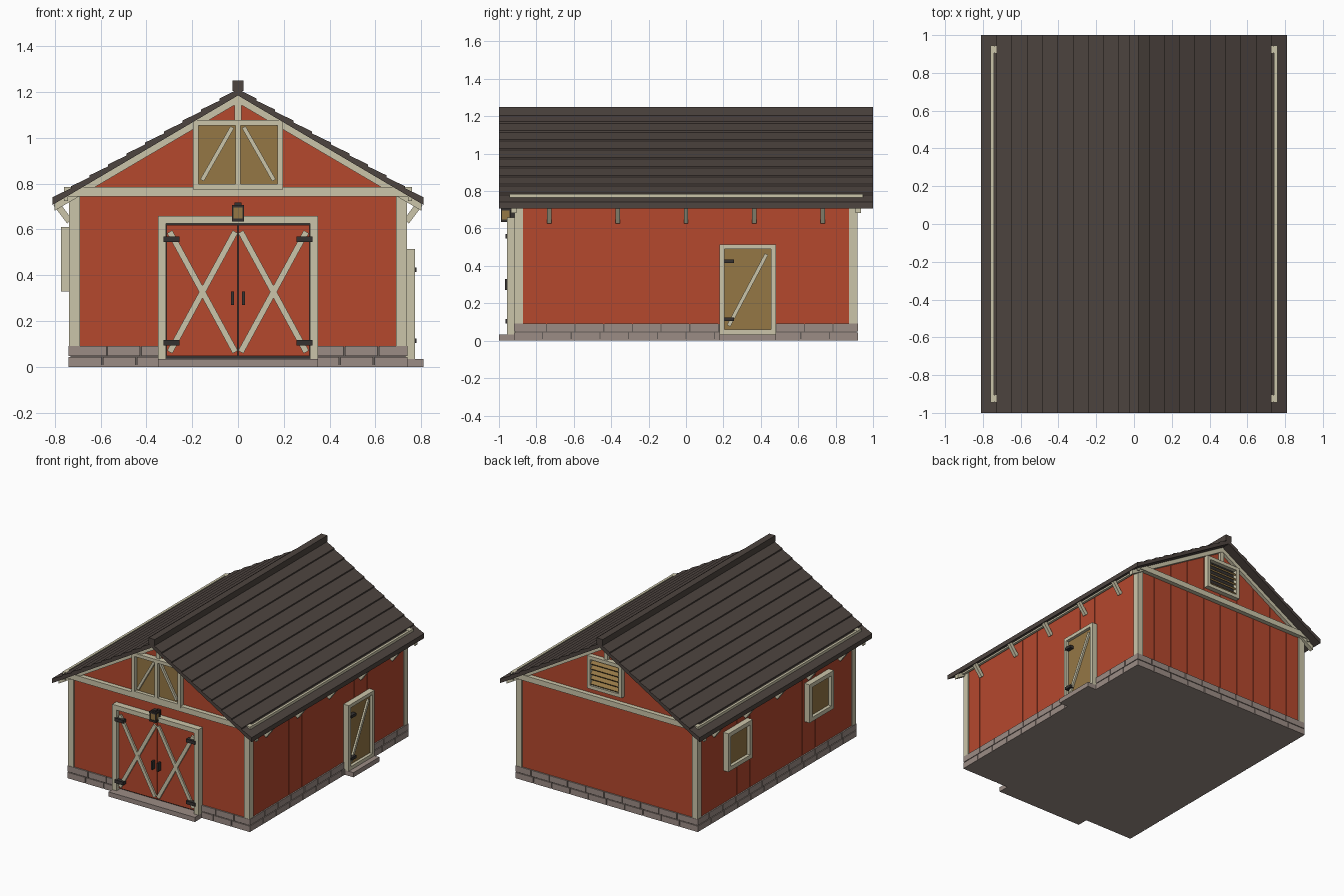
import bpy, bmesh, math

if "Cube" in bpy.data.objects:
    bpy.data.objects.remove(bpy.data.objects["Cube"])


def material(name, r, g, b):
    m = bpy.data.materials.new(name)
    m.diffuse_color = (r, g, b, 1)
    m.use_nodes = True
    m.node_tree.nodes["Principled BSDF"].inputs["Base Color"].default_value = m.diffuse_color
    return m


RED = material("barn_red", 0.46, 0.065, 0.027)
CREAM = material("cream_trim", 0.60, 0.56, 0.40)
TAN = material("tan_wood", 0.30, 0.185, 0.06)
STONE = material("stone", 0.33, 0.265, 0.235)
MORTAR = material("mortar", 0.13, 0.11, 0.10)
ROOF = material("roof_brown", 0.075, 0.058, 0.05)
IRON = material("iron", 0.035, 0.031, 0.03)


def part(name, mat, prisms):
    """One object from prisms (axis, outline, start, end); outline is (x,z) or (y,z)."""
    bm = bmesh.new()
    for axis, pts, a, b in prisms:
        def at(p, d):
            return bm.verts.new((p[0], d, p[1]) if axis == 'y' else (d, p[0], p[1]))
        lo, hi = [at(p, a) for p in pts], [at(p, b) for p in pts]
        bm.faces.new(lo)
        bm.faces.new(hi[::-1])
        n = len(pts)
        for i in range(n):
            j = (i + 1) % n
            bm.faces.new((lo[i], hi[i], hi[j], lo[j]))
    bmesh.ops.recalc_face_normals(bm, faces=bm.faces)
    me = bpy.data.meshes.new(name)
    bm.to_mesh(me)
    bm.free()
    me.materials.append(mat)
    ob = bpy.data.objects.new(name, me)
    bpy.context.collection.objects.link(ob)
    return ob


def rect(u0, u1, z0, z1):
    return [(u0, z0), (u1, z0), (u1, z1), (u0, z1)]


def box(x0, x1, y0, y1, z0, z1):
    return ('y', rect(x0, x1, z0, z1), y0, y1)


def strip(p, q, w):
    """Outline of a straight bar of width w from p to q."""
    dx, dz = q[0] - p[0], q[1] - p[1]
    k = w / 2 / math.hypot(dx, dz)
    ox, oz = -dz * k, dx * k
    return [(p[0] + ox, p[1] + oz), (q[0] + ox, q[1] + oz),
            (q[0] - ox, q[1] - oz), (p[0] - ox, p[1] - oz)]


def frame(axis, u0, u1, z0, z1, w, a, b):
    return [(axis, r, a, b) for r in (
        rect(u0, u0 + w, z0, z1), rect(u1 - w, u1, z0, z1),
        rect(u0 + w, u1 - w, z1 - w, z1), rect(u0 + w, u1 - w, z0, z0 + w))]


def both(prisms):
    """Add the copies mirrored across x = 0."""
    out = list(prisms)
    for axis, pts, a, b in prisms:
        out.append((axis, [(-p[0], p[1]) for p in pts], a, b) if axis == 'y'
                   else (axis, pts, -a, -b))
    return out


def ends(prisms):
    """Add the copies mirrored across y = 0 (for y prisms)."""
    return list(prisms) + [(ax, p, -a, -b) for ax, p, a, b in prisms]


S = 0.59                       # roof slope
def under(x):
    return 1.184 - S * abs(x)


# Foundation: mortar core with two courses of stones
part("foundation_core", STONE, [box(-.735, .735, -.915, .915, 0, .008)])
part("foundation_mortar", MORTAR, [box(-.732, .732, -.912, .912, .006, .09)])
stones = []
for z0, z1, off in ((0, .043, 0), (.048, .092, .02)):
    for axis, half, face, n in (('y', .74, .92, 10), ('x', .92, .74, 12)):
        step = 2 * half / n
        for side in (-1, 1):
            gap = ((-.35, .35) if (axis, side) == ('y', -1) else
                   (.18, .48) if (axis, side) == ('x', 1) else (9, 9))
            cuts = [-half] + [-half + step * i + off for i in range(1, n)] + [half]
            for a, b in zip(cuts, cuts[1:]):
                a, b = a + .003, b - .003
                for c, d in ((a, min(b, gap[0])), (max(a, gap[1]), b)):
                    if d - c > .01:
                        stones.append((axis, rect(c, d, z0, z1), side * (face - .03), side * face))
part("foundation_stones", STONE, stones)
part("front_step", STONE, [box(-.35, .35, -1, -.91, 0, .034)])
part("side_step", STONE, [box(.73, .81, .18, .48, 0, .034)])

# Walls: solid core and vertical planks with fine joints
part("wall_core", RED, [('y', [(-.725, .05), (.725, .05), (.725, under(.725)),
                              (0, 1.184), (-.725, under(.725))], -.905, .905)])
planks = []
for i in range(10):
    a, b = -.73 + .146 * i + .0012, -.73 + .146 * (i + 1) - .0012
    planks += ends([('y', [(a, .09), (b, .09), (b, under(b)), (a, under(a))], .90, .91)])
side_planks = []
for i in range(12):
    a = -.91 + 1.82 / 12 * i
    side_planks += both([('x', rect(a + .0012, a + 1.82 / 12 - .0012, .09, under(.73)), .72, .73)])
part("gable_planks", RED, planks)
part("side_planks", RED, side_planks)

# Roof: one profile with stepped courses, ridge cap on top
N = 10
half = [(0, 1.213)]
for i in range(N):
    x = .81 * (i + 1) / N
    half += [(x, 1.215 - S * x + .004), (x, 1.213 - S * x - .003)]
half[-1] = (.81, 1.185 - S * .81)
top = half + [(0, 1.185)]
part("roof", ROOF, both([('y', top, -1, 1)]))
part("ridge_cap", ROOF, [box(-.025, .025, -1, 1, 1.205, 1.25)])

# Cream trim: corner boards, gable bands, rake boards, king posts, eave boards, braces
part("corner_boards", CREAM,
     both(ends([box(.69, .737, .90, .918, .09, .75)]))
     + both(ends([('y', rect(.72, .737, .09, .75), .872, .918)])))
part("gable_bands", CREAM, ends([box(-.76, .76, .905, .943, .745, .785)]))
part("rake_boards", CREAM, both(ends(
    [('y', [(0, 1.186), (.80, under(.80) + .002), (.80, under(.80) - .03), (0, 1.152)], .905, .935)])))
part("gable_posts", CREAM, ends([box(-.015, .015, .905, .93, 1.06, 1.165)]))
part("eave_boards", CREAM, both([box(.742, .76, -.945, .945, .725, .784)]))
part("eave_braces", CREAM, both(
    [('y', strip((.735, .635), (.795, .715), .028), y - .012, y + .012)
     for y in (-.73, -.365, 0, .365, .73)]))

# Front double door
part("front_door_frame", CREAM, both([box(.315, .35, -.957, -.90, .034, .66)])
     + [box(-.315, .315, -.957, -.90, .626, .66)])
part("front_door_backing", IRON, [box(-.316, .316, -.918, -.90, .036, .628)])
part("front_door_leaves", RED, both([box(.003, .312, -.935, -.91, .048, .619)]))
part("front_door_crosses", CREAM, both(
    [('y', strip((.012, .065), (.298, .59), .026), -.948, -.93),
     ('y', strip((.012, .59), (.298, .065), .026), -.947, -.93)]))
part("front_door_hinges", IRON, both([box(.255, .325, -.965, -.93, z - .012, z + .012)
                                      for z in (.558, .105)]))
part("front_door_handles", IRON, both([box(.018, .03, -.967, -.93, .27, .33)]))

# Lantern over the front door
part("lantern_housing", IRON, [box(-.027, .027, -.99, -.936, .635, .648),
                               box(-.027, .027, -.99, -.936, .695, .707),
                               box(-.015, .015, -.978, -.948, .705, .717),
                               box(-.012, .012, -.945, -.90, .66, .70)]
     + both([box(.020, .026, y, y + .006, .645, .697) for y in (-.989, -.943)]))
part("lantern_glass", TAN, [box(-.02, .02, -.984, -.942, .646, .697)])

# Loft doors in the front gable
part("loft_frame", CREAM, frame('y', -.197, .197, .775, 1.078, .024, -.95, -.90)
     + [box(-.012, .012, -.95, -.90, .79, 1.06)])
part("loft_panels", TAN, [box(-.18, .18, -.925, -.90, .79, 1.06)])
part("loft_braces", CREAM, both([('y', strip((.157, .815), (.025, 1.047), .018), -.94, -.92)]))

# Door on the right side
part("side_door_frame", CREAM, frame('x', .18, .48, .034, .515, .025, .72, .772))
part("side_door_panel", TAN, [('x', rect(.2, .46, .05, .50), .72, .75)])
part("side_door_brace", CREAM, [('x', strip((.228, .08), (.43, .462), .02), .74, .763)])
part("side_door_hinges", IRON, [('x', rect(.203, .257, z - .01, z + .01), .74, .78)
                                for z in (.425, .115)])

# Two windows on the left side
for label, y in (("front", -.47), ("back", .47)):
    part(label + "_window_frame", CREAM,
         frame('x', y - .14, y + .14, .33, .61, .03, -.72, -.772))
    part(label + "_window_pane", TAN, [('x', rect(y - .12, y + .12, .35, .59), -.72, -.748)])

# Louvred vent in the back gable
part("vent_frame", CREAM, frame('y', -.14, .14, .83, 1.07, .025, .90, .945))
part("vent_backing", IRON, [box(-.12, .12, .90, .915, .85, 1.05)])
part("vent_slats", TAN, [('x', strip((.912, .882 + .037 * i), (.938, .862 + .037 * i), .012), -.116, .116)
                         for i in range(5)])
